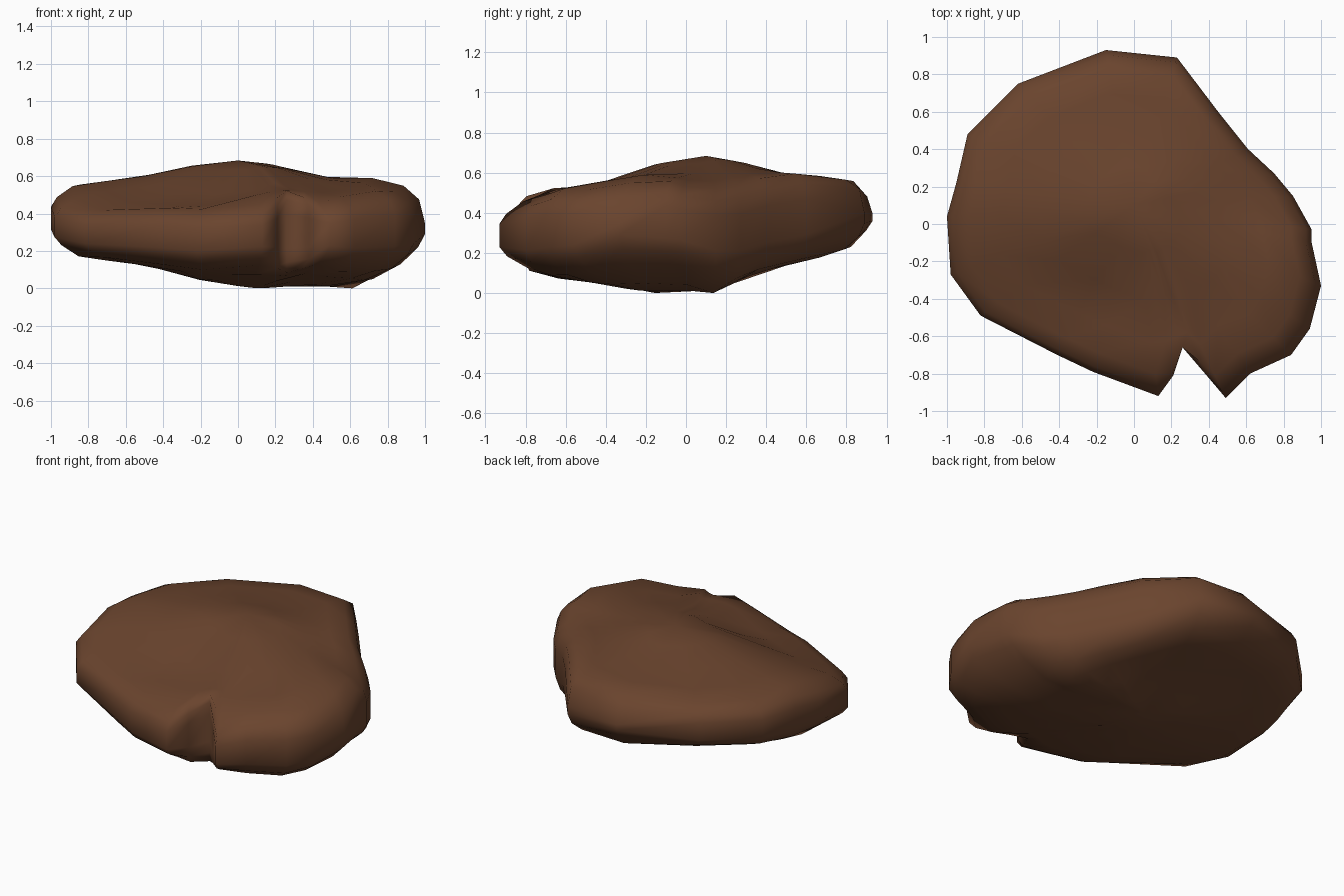
import bpy, bmesh, math

if "Cube" in bpy.data.objects:
    bpy.data.objects.remove(bpy.data.objects["Cube"])

# plan outline, counter-clockwise from the front notch
OUTLINE = [(.13, -.92), (.21, -.81), (.26, -.66), (.38, -.80), (.49, -.93), (.62, -.80),
           (.84, -.70), (.94, -.56), (1, -.33), (.95, -.10), (.95, -.03), (.85, .15),
           (.75, .27), (.61, .40), (.45, .60), (.23, .89), (-.15, .93), (-.62, .75),
           (-.89, .48), (-.95, .22), (-1, .04), (-.98, -.27), (-.82, -.49),
           (-.41, -.70), (-.22, -.79)]
NOTCH = {1: .93, 2: .90, 3: .93}          # notch points and the radius they fill to further in
SHARP = {8, 15, 16}                       # rim points that come to a narrow edge

# height profiles of the upper and lower surface along x and y
TOP_X = [(-1, .49), (-.88, .555), (-.55, .59), (-.25, .66), (0, .69), (.15, .68),
         (.35, .62), (.72, .57), (.9, .52), (.96, .46), (1, .30)]
TOP_Y = [(-.93, .40), (-.8, .49), (-.64, .54), (-.49, .54), (-.16, .66), (.1, .69),
         (.28, .66), (.47, .60), (.83, .575), (.89, .49), (.93, .38)]
LOW_X = [(-1, .29), (-.95, .23), (-.88, .17), (-.64, .15), (-.42, .11), (-.2, .05),
         (.12, 0), (.3, .03), (.61, .005), (.78, .06), (.88, .11), (.95, .18), (1, .27)]
LOW_Y = [(-.93, .17), (-.69, .085), (-.4, .05), (-.27, .01), (.13, 0), (.32, .10),
         (.82, .22), (.93, .35)]

# soft bumps and hollows: x, y, radius, rise of the top, rise of the underside
BUMPS = [(.9, -.45, .45, .05, .0), (.42, .6, .28, .04, 0), (.8, .22, .3, -.04, 0),
         (-.65, .45, .6, .01, .04), (.9, -.05, .3, .02, .04)]


def interp(table, v):
    if v <= table[0][0]:
        return table[0][1]
    for (a, p), (b, q) in zip(table, table[1:]):
        if v <= b:
            return p + (q - p) * (v - a) / (b - a)
    return table[-1][1]


def clamp(v):
    return max(0, min(1, v))


def bump(x, y, col):
    return sum(b[col] * clamp(1 - (math.hypot(x - b[0], y - b[1]) / b[2]) ** 2) for b in BUMPS)


def top(x, y):
    slope = .09 * clamp(-y / .35) * clamp((.25 - x) / .4)      # front left slopes down
    return .69 - math.hypot(.69 - interp(TOP_X, x), .69 - interp(TOP_Y, y)) - slope + bump(x, y, 3)


def low(x, y):
    return math.hypot(interp(LOW_X, x), interp(LOW_Y, y)) + bump(x, y, 4)


def place(x, y, k):
    """shrink a plan point toward the peak"""
    return x * k, y * k + .1 * (1 - k)


# rings from the underside to the top: (plan scale, height fraction)
RINGS = [(.25, 0), (.5, 0), (.72, 0), (.87, .03), (.963, .15), (1, .31),
         (1, .71), (.968, .88), (.885, .99), (.72, 1), (.5, 1), (.25, 1)]

bm = bmesh.new()
loops = []
for s, f in RINGS:
    ring = []
    for i, (x, y) in enumerate(OUTLINE):
        k, h = s, f
        if i in NOTCH and s < 1:
            k = min(1, s * NOTCH[i] / math.hypot(x, y))
        if i in SHARP and s == 1:
            h = .43 + (f - .5) * .4
        px, py = place(x, y, k)
        qx, qy = place(x, y, min(k, .93))
        t, b = top(qx, qy), low(qx, qy)
        ring.append(bm.verts.new((px, py, b + (t - b) * h)))
    loops.append(ring)

n = len(OUTLINE)
for a, b in zip(loops, loops[1:]):
    for i in range(n):
        j = (i + 1) % n
        bm.faces.new((a[i], a[j], b[j], b[i]))

# close the middle of both sides
under = bm.verts.new((0, .1, low(0, .1)))
crown = bm.verts.new((0, .1, .69))
for i in range(n):
    j = (i + 1) % n
    bm.faces.new((under, loops[0][j], loops[0][i]))
    bm.faces.new((crown, loops[-1][i], loops[-1][j]))

# set on the ground
z0 = min(v.co.z for v in bm.verts)
for v in bm.verts:
    v.co.z -= z0
bmesh.ops.recalc_face_normals(bm, faces=bm.faces)

mesh = bpy.data.meshes.new("rock")
bm.to_mesh(mesh)
bm.free()
rock = bpy.data.objects.new("rock", mesh)
bpy.context.collection.objects.link(rock)

brown = bpy.data.materials.new("brown stone")
brown.diffuse_color = (.144, .058, .027, 1)
brown.use_nodes = True
brown.node_tree.nodes["Principled BSDF"].inputs["Base Color"].default_value = brown.diffuse_color
mesh.materials.append(brown)

bpy.context.view_layer.objects.active = rock
rock.select_set(True)
bpy.ops.object.shade_smooth()
